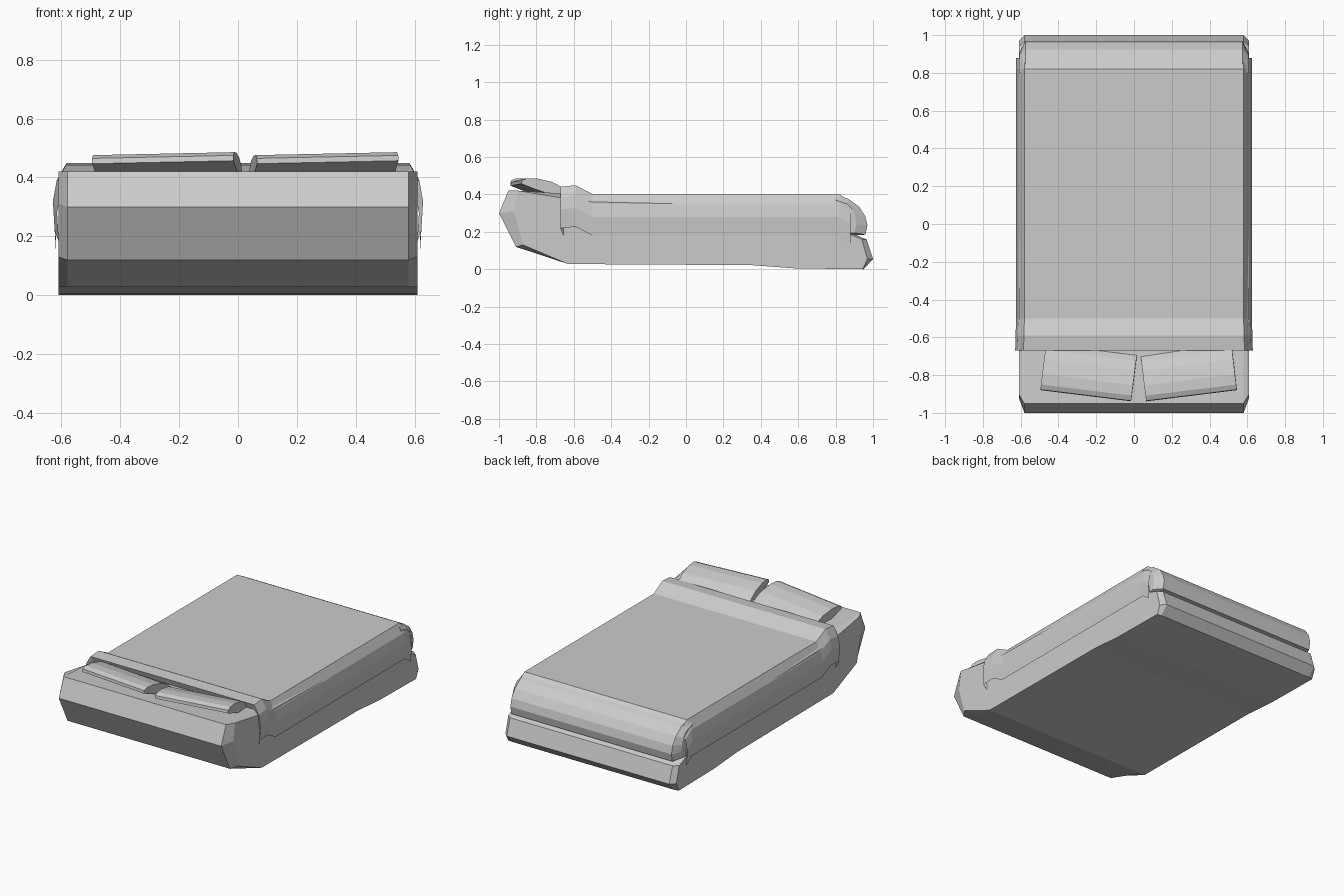
import bpy, bmesh
from math import radians
from mathutils import Matrix, Vector

if "Cube" in bpy.data.objects:
    bpy.data.objects.remove(bpy.data.objects["Cube"])


def make_object(name, rings, closed, caps):
    """Join equally long rings of points into a flat-faced skin."""
    bm = bmesh.new()
    rows = [[bm.verts.new(p) for p in ring] for ring in rings]
    n = len(rows[0])
    for a, b in zip(rows, rows[1:]):
        for i in range(n if closed else n - 1):
            j = (i + 1) % n
            bm.faces.new((a[i], a[j], b[j], b[i]))
    if caps:
        bm.faces.new(rows[0])
        bm.faces.new(rows[-1][::-1])
    bmesh.ops.recalc_face_normals(bm, faces=bm.faces)
    mesh = bpy.data.meshes.new(name)
    bm.to_mesh(mesh)
    bm.free()
    obj = bpy.data.objects.new(name, mesh)
    bpy.context.collection.objects.link(obj)
    return obj


def chamfered_block(name, inner, outer, x_in, x_out):
    """Side profile run across x, with a drawn-in profile at each end."""
    spans = [(-x_out, outer), (-x_in, inner), (x_in, inner), (x_out, outer)]
    return make_object(name, [[(x, y, z) for y, z in prof] for x, prof in spans], True, True)


# Mattress base with raised head end
base_mid = [(-1.0, .30), (-.91, .12), (-.63, .028), (.35, .022), (.58, .005), (.95, 0),
            (1.0, .055), (.965, .16), (.87, .20), (.84, .36), (-.5, .385), (-.66, .405), (-.95, .42)]
base_side = [(-.92, .31), (-.87, .13), (-.63, .028), (.35, .022), (.58, .005), (.945, 0),
             (.97, .055), (.94, .16), (.87, .19), (.84, .33), (-.5, .36), (-.66, .38), (-.90, .42)]
chamfered_block("mattress_base", base_mid, base_side, .58, .61)

# Rounded quilt overhang at the foot
roll = [(.80, .402), (.87, .375), (.925, .335), (.958, .285), (.97, .235), (.96, .185), (.87, .18), (.80, .25)]
roll_side = [(.80, .37), (.86, .35), (.89, .32), (.905, .28), (.91, .235), (.90, .195), (.86, .19), (.80, .25)]
chamfered_block("foot_quilt", roll, roll_side, .575, .605)

# Blanket draped over the top and sides: (y, lift, width scale)
half = [(.618, .18), (.624, .28), (.612, .345), (.58, .402)]
section = [(-x, z) for x, z in half] + [(x, z) for x, z in reversed(half)]
stations = [(-.655, .0, .985), (-.67, .04, 1.008), (-.59, .047, 1.005), (-.5, 0, 1),
            (.82, 0, 1), (.88, -.042, 1)]
make_object("blanket", [[(x * s, y, z + lift) for x, z in section]
                        for y, lift, s in stations], False, False)

# Two pillows, each turned slightly
pillow_profile = [(-.125, .012), (-.122, .03), (-.095, .041), (-.04, .04), (.04, .022),
                  (.09, -.005), (.12, -.035), (.122, -.058), (.03, -.045), (-.07, -.01)]
for name, cx, turn in (("left_pillow", -.24, -7), ("right_pillow", .29, 7)):
    place = (Matrix.Translation((cx, -.785, .44)) @ Matrix.Rotation(radians(turn), 4, 'Z')
             @ Matrix.Rotation(radians(-1.2), 4, 'Y'))
    make_object(name, [[place @ Vector((x, y, z)) for y, z in pillow_profile]
                       for x in (-.242, .242)], True, True)
